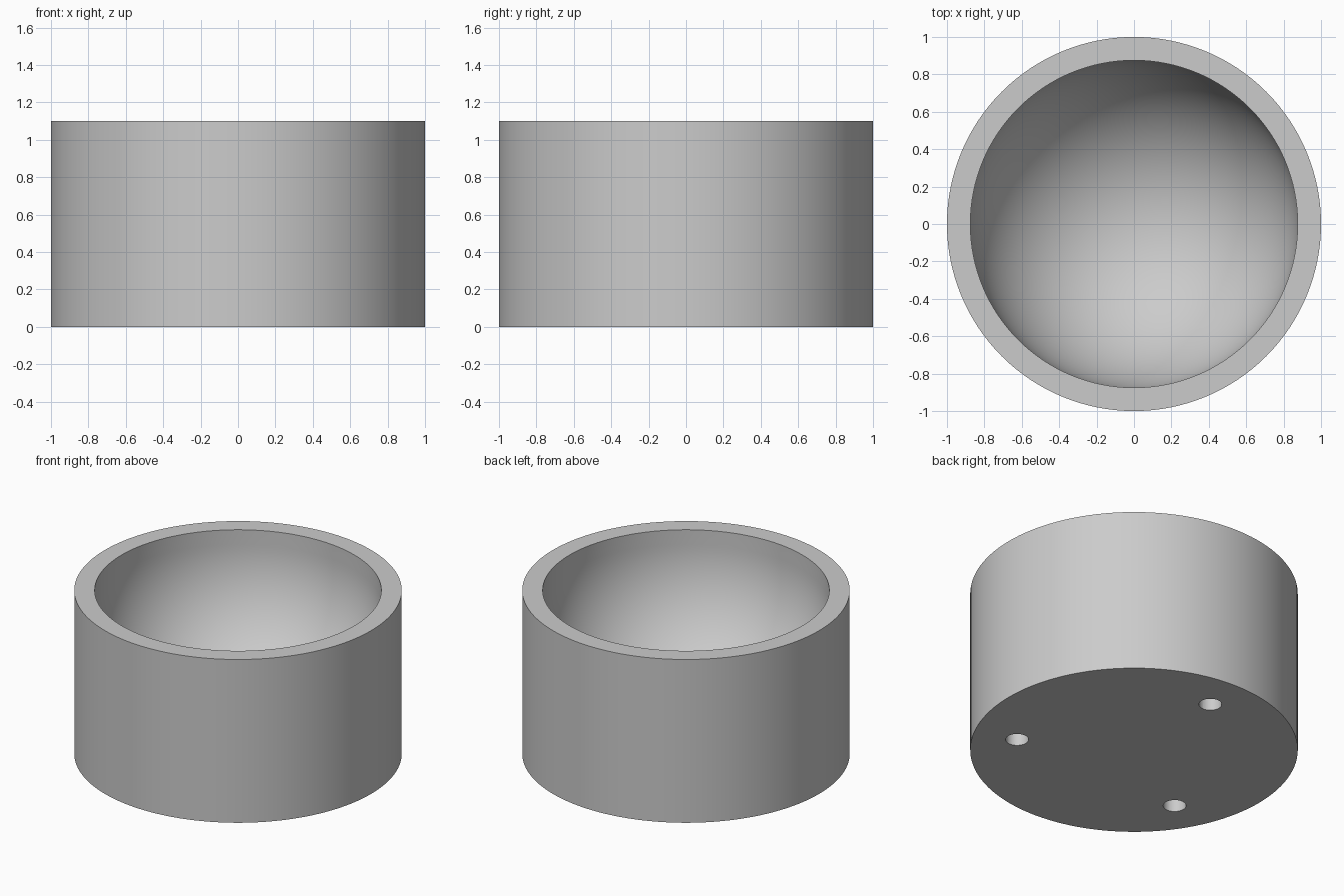
import bpy, bmesh, math
from mathutils import Matrix, Vector

cube = bpy.data.objects.get("Cube")
if cube:
    bpy.data.objects.remove(cube, do_unlink=True)

HEIGHT, OUTER, BOWL = 1.1, 1.0, 0.875
FLOOR = OUTER - BOWL  # the floor is as thick as the wall
HOLE_R, HOLE_DEPTH, HOLE_RING = 0.07, 0.25, 0.725
SIDES, RINGS = 128, 32

grey = bpy.data.materials.new("light_grey")
grey.use_nodes = True
grey.diffuse_color = (0.6, 0.6, 0.6, 1)
grey.node_tree.nodes["Principled BSDF"].inputs["Base Color"].default_value = grey.diffuse_color


def add_object(name, bm):
    bmesh.ops.recalc_face_normals(bm, faces=bm.faces)
    mesh = bpy.data.meshes.new(name)
    bm.to_mesh(mesh)
    bm.free()
    mesh.materials.append(grey)
    obj = bpy.data.objects.new(name, mesh)
    bpy.context.collection.objects.link(obj)
    return obj


# Round body, turned from one profile: short straight lip, then a hemispherical hollow
profile = [(0, 0), (OUTER, 0), (OUTER, HEIGHT), (BOWL, HEIGHT)]
for i in range(RINGS + 1):
    a = math.pi / 2 * i / RINGS
    profile.append((BOWL * math.cos(a), FLOOR + BOWL * (1 - math.sin(a))))
bm = bmesh.new()
verts = [bm.verts.new((r, 0, z)) for r, z in profile]
edges = [bm.edges.new(pair) for pair in zip(verts, verts[1:])]
bmesh.ops.spin(bm, geom=verts + edges, cent=(0, 0, 0), axis=(0, 0, 1),
               angle=math.tau, steps=SIDES, use_duplicate=False)
bmesh.ops.remove_doubles(bm, verts=bm.verts, dist=0.0001)
bowl = add_object("bowl_body", bm)

# Three blind holes in the underside
bm = bmesh.new()
for k in range(3):
    a = math.radians(90 + 120 * k)
    place = Vector((HOLE_RING * math.cos(a), HOLE_RING * math.sin(a), 0))
    bmesh.ops.create_cone(bm, cap_ends=True, segments=32, radius1=HOLE_R, radius2=HOLE_R,
                          depth=2 * HOLE_DEPTH, matrix=Matrix.Translation(place))
cutter = add_object("hole_cutter", bm)
cut = bowl.modifiers.new("foot_holes", "BOOLEAN")
cut.operation = "DIFFERENCE"
cut.solver = "EXACT"
cut.object = cutter

bpy.ops.object.select_all(action="DESELECT")
bowl.select_set(True)
bpy.context.view_layer.objects.active = bowl
bpy.ops.object.modifier_apply(modifier=cut.name)
bpy.data.objects.remove(cutter, do_unlink=True)
bpy.ops.object.shade_smooth_by_angle(angle=math.radians(30))
